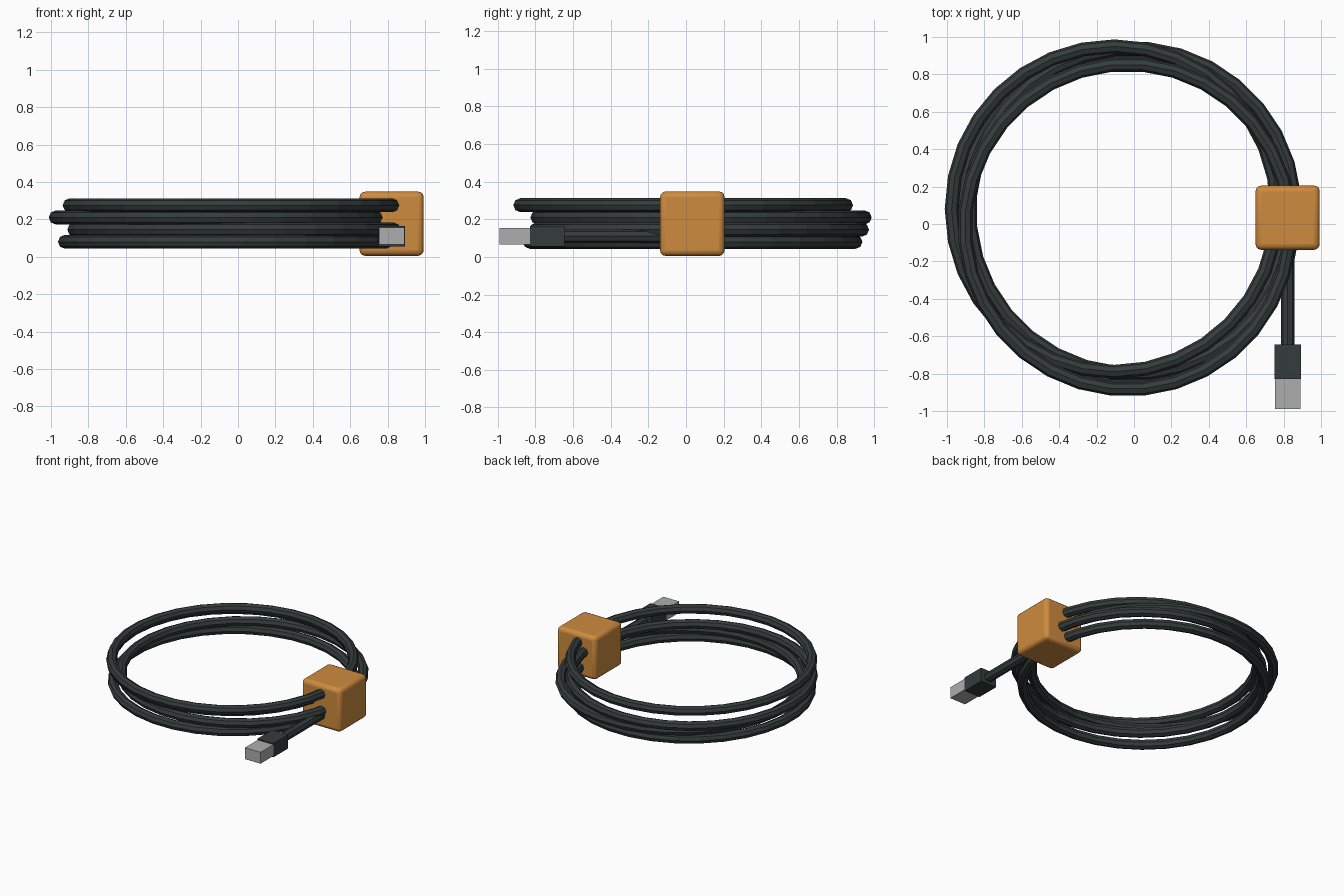
import bpy, math

old = bpy.data.objects.get("Cube")
if old:
    bpy.data.objects.remove(old, do_unlink=True)


def material(name, rgb):
    m = bpy.data.materials.new(name)
    m.use_nodes = True
    m.diffuse_color = (*rgb, 1)
    m.node_tree.nodes["Principled BSDF"].inputs["Base Color"].default_value = (*rgb, 1)
    return m


orange = material("orange", (0.62, 0.26, 0.05))
black = material("cable black", (0.035, 0.045, 0.045))
grey = material("metal grey", (0.42, 0.42, 0.43))


def finish(name, mat):
    o = bpy.context.object
    o.name = name
    o.data.materials.append(mat)
    return o


def box(name, lo, hi, mat):
    centre = [(a + b) / 2 for a, b in zip(lo, hi)]
    bpy.ops.mesh.primitive_cube_add(size=1, location=centre)
    o = finish(name, mat)
    o.scale = [b - a for a, b in zip(lo, hi)]
    bpy.ops.object.transform_apply(location=False, rotation=False, scale=True)
    return o


# Stacked cable loops, each shifted a little off centre
SEGMENTS = 32
CABLE = 0.037
loops = [(-0.06, 0.035, 0.08, 0.5), (-0.01, 0.07, 0.145, 0.5),
         (-0.105, 0.08, 0.21, 0), (-0.035, -0.015, 0.275, 0.5)]
for i, (x, y, z, phase) in enumerate(loops):
    bpy.ops.mesh.primitive_torus_add(
        major_radius=0.87, minor_radius=CABLE, major_segments=SEGMENTS, minor_segments=8,
        location=(x, y, z), rotation=(0, 0, phase * math.tau / SEGMENTS))
    finish(f"cable_loop_{i + 1}", black)

# Loose end of the cable, running from the clip to the plug
bpy.ops.mesh.primitive_cylinder_add(vertices=8, radius=CABLE, depth=0.65,
                                    location=(0.822, -0.325, 0.11),
                                    rotation=(math.pi / 2, 0, 0))
finish("cable_end", black)

# Plug
box("plug_grip", (0.752, -0.83, 0.055), (0.892, -0.645, 0.165), black)
box("plug_contact", (0.753, -0.99, 0.065), (0.891, -0.825, 0.155), grey)

# Rounded clip holding the loops together
clip = box("cable_clip", (0.65, -0.138, 0.005), (0.993, 0.205, 0.348), orange)
bevel = clip.modifiers.new("round edges", "BEVEL")
bevel.width = 0.03
bevel.segments = 3
bpy.ops.object.shade_smooth_by_angle(angle=math.radians(35))
